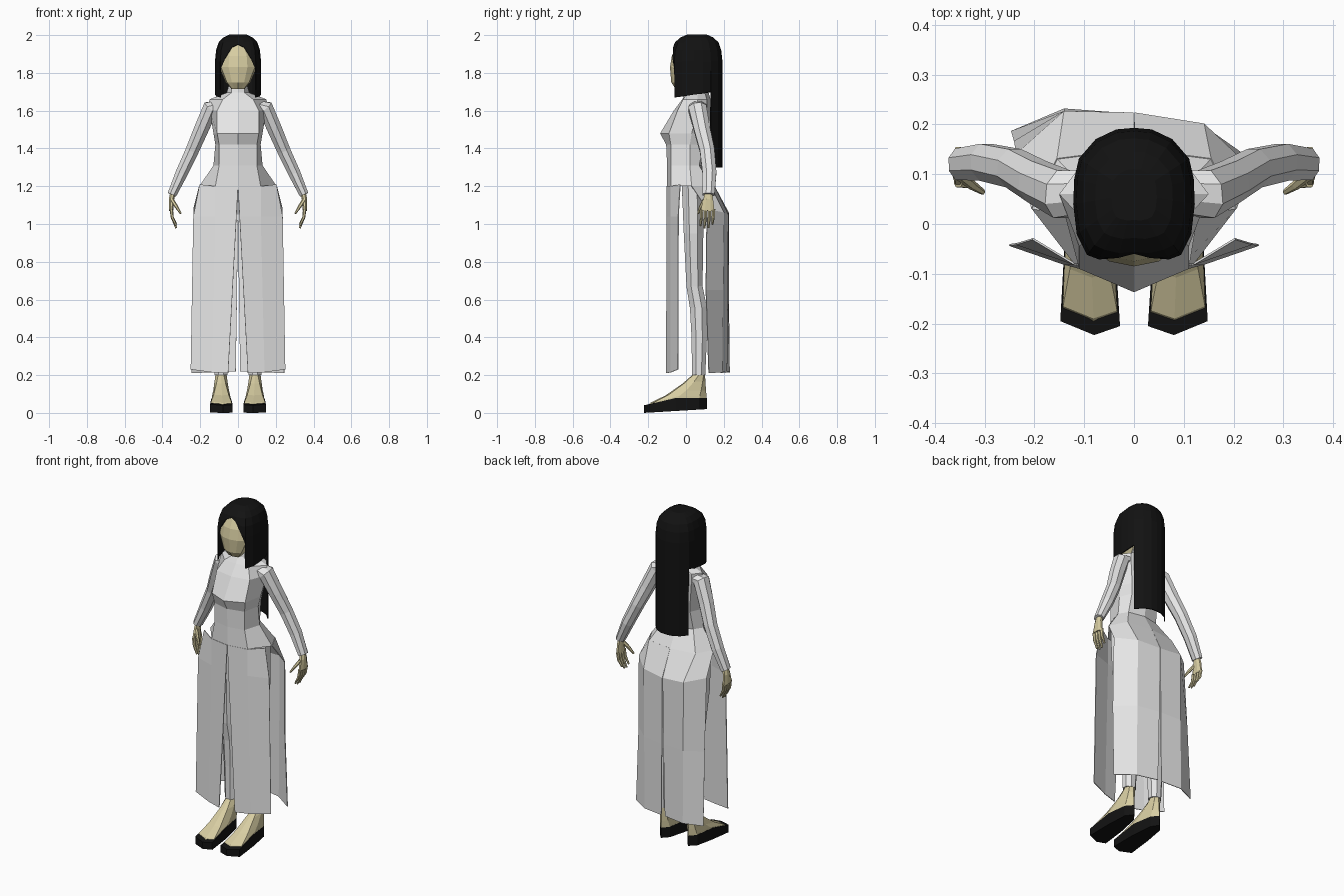
import bpy, bmesh, math
from mathutils import Vector

if "Cube" in bpy.data.objects:
    bpy.data.objects.remove(bpy.data.objects["Cube"])


def material(name, rgb):
    m = bpy.data.materials.new(name)
    m.diffuse_color = (*rgb, 1)
    m.use_nodes = True
    m.node_tree.nodes["Principled BSDF"].inputs["Base Color"].default_value = m.diffuse_color
    return m


CLOTH = material("white_cloth", (0.79, 0.79, 0.79))
SKIN = material("skin", (0.68, 0.61, 0.36))
BLACK = material("black", (0.006, 0.006, 0.006))


def loft(name, rings, mat, closed=True, caps=True, thick=0.0):
    """Skin a list of equal-length point rings (or open rows)."""
    bm = bmesh.new()
    vs = [[bm.verts.new(p) for p in r] for r in rings]
    n = len(vs[0])
    for a, b in zip(vs, vs[1:]):
        for i in range(n if closed else n - 1):
            j = (i + 1) % n
            bm.faces.new((a[i], a[j], b[j], b[i]))
    if closed and caps:
        bm.faces.new(vs[0])
        bm.faces.new(vs[-1])
    bmesh.ops.remove_doubles(bm, verts=bm.verts, dist=0.0003)
    bmesh.ops.recalc_face_normals(bm, faces=bm.faces)
    me = bpy.data.meshes.new(name)
    bm.to_mesh(me)
    bm.free()
    me.materials.append(mat)
    ob = bpy.data.objects.new(name, me)
    bpy.context.collection.objects.link(ob)
    if thick:
        mod = ob.modifiers.new("thickness", "SOLIDIFY")
        mod.thickness = thick
        mod.offset = 0
    return ob


def tube(name, path, mat, sx=1, n=8):
    """Tube through (x, y, z, radius across, radius along y) stations."""
    pts = [Vector((p[0] * sx, p[1], p[2])) for p in path]
    rings = []
    for i, p in enumerate(pts):
        t = (pts[min(i + 1, len(pts) - 1)] - pts[max(i - 1, 0)]).normalized()
        u = Vector((0, 1, 0))
        u = (u - t * u.dot(t)).normalized()
        v = t.cross(u)
        ra, ry = path[i][3], path[i][4]
        rings.append([p + u * ry * math.cos(a) + v * ra * math.sin(a)
                      for a in (2 * math.pi * (k + 0.5) / n for k in range(n))])
    return loft(name, rings, mat)


def mirror_ring(half):
    """Close a half ring whose first and last points lie on x = 0."""
    return half + [(-p[0],) + tuple(p[1:]) for p in half[-2:0:-1]]


# Tunic body: z, half width, front half width, front centre y, front side y, side y, back y
body = [(1.75, .045, .03, .01, .02, .06, .105),
        (1.695, .06, .035, .0, .01, .06, .12),
        (1.66, .15, .08, -.02, -.015, .06, .13),
        (1.60, .15, .11, -.065, -.045, .06, .13),
        (1.48, .13, .11, -.137, -.09, .03, .12),
        (1.42, .12, .10, -.105, -.08, .02, .11),
        (1.31, .13, .10, -.100, -.08, .02, .09),
        (1.20, .205, .12, -.100, -.08, .03, .15)]
rings = []
for z, w, wf, yf, yfs, ym, yb in body:
    rings.append(mirror_ring([(0, yf, z), (wf, yfs, z), (w, ym, z),
                              (.75 * w, yb - .02, z), (0, yb, z)]))
loft("tunic_body", rings, CLOTH)

# Head
rings = []
for z, w, yf, yb in [(1.715, .035, -.055, .0), (1.75, .065, -.078, .06), (1.83, .1, -.085, .14),
                     (1.89, .092, -.075, .15), (1.95, .06, -.048, .13)]:
    d = yb - yf
    rings.append(mirror_ring([(0, yf, z), (.5 * w, yf + .01, z), (.9 * w, yf + .18 * d, z),
                              (w, yf + .5 * d, z), (.7 * w, yf + .85 * d, z), (0, yb, z)]))
loft("head", rings, SKIN)

# Hair: outline columns (x, y, lower end); doubled columns make the steps
columns = [(0, -.075, 1.95), (.035, -.078, 1.935), (.07, -.07, 1.875), (.092, -.06, 1.82),
           (.092, -.06, 1.67), (.112, -.02, 1.675), (.119, .04, 1.685), (.117, .09, 1.69),
           (.108, .13, 1.70), (.108, .13, 1.30), (.075, .168, 1.30), (.035, .187, 1.30),
           (0, .19, 1.30)]
dome = [(2.0, .38), (1.985, .64), (1.96, .84), (1.92, .95), (1.86, 1.0), (1.0, 1.0)]


def dome_scale(z):
    for (z0, s0), (z1, s1) in zip(dome, dome[1:]):
        if z >= z1:
            return s0 + (s1 - s0) * (z0 - z) / (z0 - z1)
    return 1.0


def hair_point(x, y, z):
    s = dome_scale(z)
    return (x * s, .06 + (y - .06) * s, z)


rings = [[(0, .06, 2.0)] * (2 * len(columns) - 2)]
for level in (2.0, 1.985, 1.96, 1.92, 1.86, 1.0):
    rings.append(mirror_ring([hair_point(x, y, max(level, b)) for x, y, b in columns]))
loft("hair", rings, BLACK, caps=False, thick=.006)

# Shoe outline seen from above, and ankle directions matching its points
outline = [(.028, -.205), (.08, -.223), (.148, -.195), (.14, -.05),
           (.125, .07), (.09, .11), (.058, .07), (.038, -.05)]
angles = [-120, -90, -60, 0, 50, 90, 130, 180]


def shoe_top(y):
    return .04 + .04 * min(1, max(0, (y + .22) / .17))


for sx, side in ((1, "left"), (-1, "right")):
    # Sleeve
    tube(side + "_sleeve", [(.09, .065, 1.625, .035, .045), (.145, .06, 1.615, .045, .052),
                            (.195, .085, 1.50, .042, .046), (.242, .112, 1.39, .038, .042),
                            (.298, .124, 1.27, .035, .040), (.350, .120, 1.155, .026, .034)],
         CLOTH, sx)

    # Hand with four fingers and a thumb
    tube(side + "_palm", [(.343, .12, 1.175, .016, .02), (.352, .118, 1.13, .015, .028),
                          (.354, .114, 1.07, .012, .04)], SKIN, sx)
    for k in range(4):
        y = .083 + .021 * k
        drop = (.0, .012, .01, -.008)[k]
        tube(side + "_finger", [(.353, y, 1.078, .009, .0105), (.348, y - .002, 1.035, .008, .009),
                                (.327, y - .006, .99 - drop, .005, .006)], SKIN, sx, 6)
    tube(side + "_thumb", [(.348, .098, 1.125, .011, .013), (.325, .078, 1.09, .009, .010),
                           (.303, .064, 1.055, .005, .006)], SKIN, sx, 6)

    # Trouser leg
    tube(side + "_trouser", [(.095, .035, 1.21, .088, .062), (.1, .04, .95, .078, .056),
                             (.095, .045, .67, .050, .046), (.09, .065, .56, .050, .048),
                             (.09, .070, .40, .045, .044), (.09, .067, .20, .037, .038)],
         CLOTH, sx)

    # Shoe
    sole = [(x * sx, y, .02 * (y + .223) / .333) for x, y in outline]
    rim = [(x * sx, y, shoe_top(y)) for x, y in outline]
    loft(side + "_shoe", [sole, rim], BLACK)

    # Foot rising from the shoe to the ankle
    rings = []
    for t, h in ((.1, .0), (.13, .08), (.45, .33), (.8, .72), (1.0, 1.0), (1.0, 1.4)):
        ring = []
        for (x, y), a in zip(outline, angles):
            ax = .09 + .03 * math.cos(math.radians(a))
            ay = .067 + .034 * math.sin(math.radians(a))
            z0 = shoe_top(y)
            ring.append(((x + (ax - x) * t) * sx, y + (ay - y) * t, z0 + (.2 - z0) * h))
        rings.append(ring)
    loft(side + "_foot", rings, SKIN)

    # Front skirt panel, open at the centre and side
    loft(side + "_front_panel", [
        [(0, -.1, 1.2), (.12 * sx, -.08, 1.2), (.203 * sx, -.03, 1.21)],
        [(.008 * sx, -.102, 1.04), (.12 * sx, -.08, 1.04), (.236 * sx, -.04, 1.04)],
        [(.052 * sx, -.103, .21), (.14 * sx, -.08, .215), (.25 * sx, -.042, .23)]],
        CLOTH, closed=False, thick=.004)

    # Back yoke and back skirt panel; one side flares further back
    f = 0 if sx > 0 else 1
    loft(side + "_back_panel", [
        [(0, .15, 1.2), (.154 * sx, .13, 1.2), (.205 * sx, .03, 1.2)],
        [(.001 * sx, .222, 1.05), (.14 * sx, .2 + .025 * f, 1.06), (.235 * sx, .11 + .03 * f, 1.08)],
        [(.005 * sx, .220, .65), (.14 * sx, .195 + .03 * f, .65), (.24 * sx, .105 + .06 * f, .65)],
        [(.012 * sx, .216, .22), (.14 * sx, .19 + .04 * f, .215), (.246 * sx, .12 + .065 * f, .21)]],
        CLOTH, closed=False, thick=.004)
